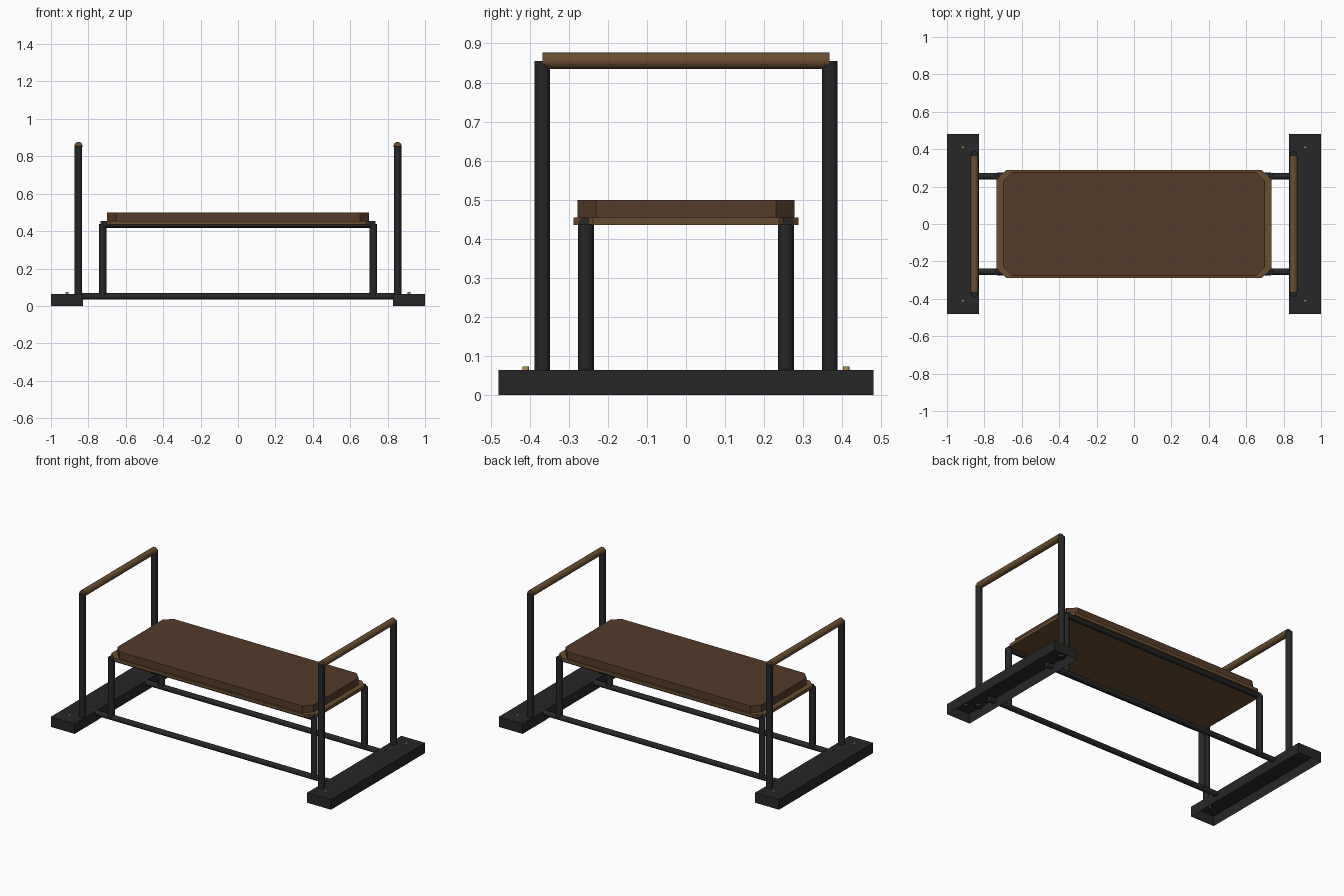
import bpy, bmesh, math
from mathutils import Vector

if "Cube" in bpy.data.objects:
    bpy.data.objects.remove(bpy.data.objects["Cube"])


def material(name, rgb):
    m = bpy.data.materials.new(name)
    m.diffuse_color = (*rgb, 1)
    m.use_nodes = True
    m.node_tree.nodes["Principled BSDF"].inputs["Base Color"].default_value = m.diffuse_color
    return m


BLACK = material("black_metal", (0.02, 0.02, 0.02))
WOOD = material("light_wood", (0.14, 0.075, 0.03))
LEATHER = material("brown_leather", (0.09, 0.043, 0.023))
BRASS = material("brass", (0.45, 0.3, 0.08))


def finish(name, bm, mat):
    bmesh.ops.recalc_face_normals(bm, faces=bm.faces)
    me = bpy.data.meshes.new(name)
    bm.to_mesh(me)
    bm.free()
    ob = bpy.data.objects.new(name, me)
    bpy.context.collection.objects.link(ob)
    me.materials.append(mat)
    return ob


def tube(name, a, b, r, mat, sides=24):
    a, b = Vector(a), Vector(b)
    bm = bmesh.new()
    bmesh.ops.create_cone(bm, cap_ends=True, segments=sides, radius1=r, radius2=r,
                          depth=(b - a).length)
    ob = finish(name, bm, mat)
    ob.location = (a + b) / 2
    ob.rotation_euler = (b - a).to_track_quat('Z', 'Y').to_euler()
    bpy.ops.object.select_all(action='DESELECT')
    ob.select_set(True)
    bpy.context.view_layer.objects.active = ob
    bpy.ops.object.shade_smooth_by_angle(angle=math.radians(40))


def slab(name, hx, hy, cut, z0, z1, mat):
    # rectangular panel with clipped corners
    bm = bmesh.new()
    pts = [(hx, hy - cut), (hx - cut, hy), (cut - hx, hy), (-hx, hy - cut),
           (-hx, cut - hy), (cut - hx, -hy), (hx - cut, -hy), (hx, cut - hy)]
    face = bm.faces.new([bm.verts.new((x, y, z0)) for x, y in pts])
    ext = bmesh.ops.extrude_face_region(bm, geom=[face], use_keep_orig=True)
    top = [g for g in ext["geom"] if isinstance(g, bmesh.types.BMVert)]
    bmesh.ops.translate(bm, verts=top, vec=(0, 0, z1 - z0))
    return finish(name, bm, mat)


def foot(name, x):
    # channel-shaped foot, open underneath
    bm = bmesh.new()
    bmesh.ops.create_cube(bm, size=1)
    bmesh.ops.scale(bm, verts=bm.verts, vec=(0.17, 0.96, 0.065))
    bmesh.ops.translate(bm, verts=bm.verts, vec=(x, 0, 0.0325))
    bottom = [f for f in bm.faces if f.calc_center_median().z < 0.001]
    bmesh.ops.delete(bm, geom=bottom, context='FACES')
    finish(name, bm, BLACK)


# seat board and cushion
slab("seat_board", 0.735, 0.288, 0.05, 0.435, 0.455, WOOD)
slab("seat_cushion", 0.70, 0.277, 0.047, 0.455, 0.50, LEATHER)

for sx, end in ((-1, "left"), (1, "right")):
    foot(f"{end}_foot", sx * 0.915)
    # wooden grip between the two tall posts
    tube(f"{end}_handle", (sx * 0.853, -0.367, 0.856), (sx * 0.853, 0.367, 0.856), 0.021, WOOD)
    for sy, side in ((-1, "front"), (1, "back")):
        tube(f"{side}_{end}_post", (sx * 0.853, sy * 0.368, 0.05),
             (sx * 0.853, sy * 0.368, 0.855), 0.02, BLACK)
        tube(f"{side}_{end}_leg", (sx * 0.724, sy * 0.256, 0.05),
             (sx * 0.724, sy * 0.256, 0.437), 0.02, BLACK)
        tube(f"{side}_{end}_bolt", (sx * 0.915, sy * 0.41, 0.06),
             (sx * 0.915, sy * 0.41, 0.074), 0.008, BRASS, 12)

# rails under the seat and along the floor
for sy, side in ((-1, "front"), (1, "back")):
    tube(f"{side}_seat_rail", (-0.724, sy * 0.256, 0.436), (0.724, sy * 0.256, 0.436), 0.019, BLACK)
    tube(f"{side}_floor_rail", (-0.87, sy * 0.256, 0.051), (0.87, sy * 0.256, 0.051), 0.017, BLACK)
